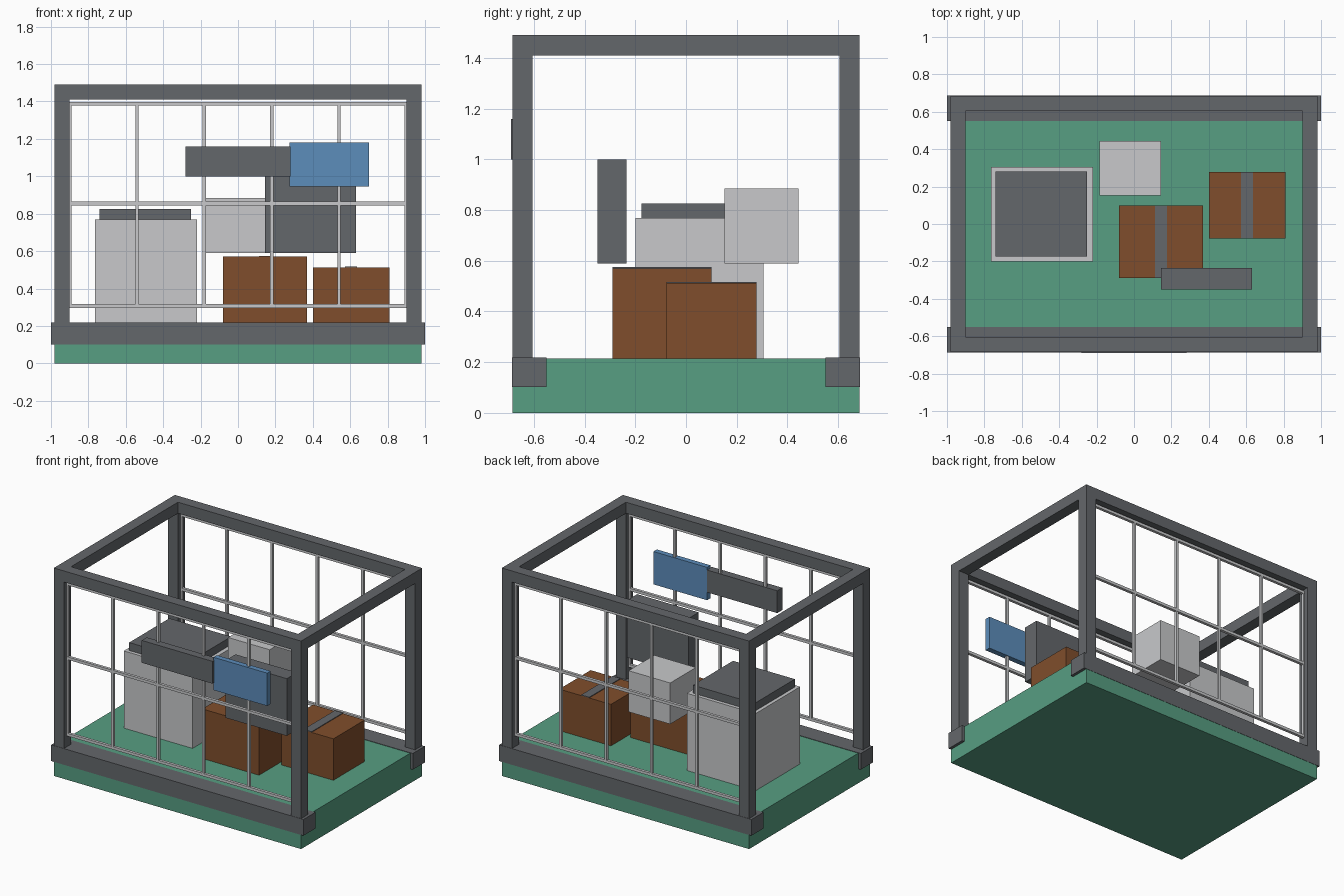
import bpy
import bmesh
from mathutils import Matrix, Vector

cube = bpy.data.objects.get("Cube")
if cube:
    bpy.data.objects.remove(cube, do_unlink=True)


def material(name, rgb):
    m = bpy.data.materials.new(name)
    m.use_nodes = True
    m.diffuse_color = (*rgb, 1)
    for n in m.node_tree.nodes:
        if n.type == 'BSDF_PRINCIPLED':
            n.inputs["Base Color"].default_value = (*rgb, 1)
    return m


GREEN = material("floor green", (0.095, 0.342, 0.223))
DARK = material("dark grey", (0.127, 0.136, 0.147))
LIGHT = material("light grey", (0.578, 0.584, 0.597))
BROWN = material("cardboard brown", (0.216, 0.076, 0.025))
BLUE = material("sign blue", (0.107, 0.266, 0.497))


def boxes(name, mat, *spans):
    """One object made of boxes, each given as (x range, y range, z range)."""
    bm = bmesh.new()
    for span in spans:
        lo, hi = Vector(s[0] for s in span), Vector(s[1] for s in span)
        bmesh.ops.create_cube(bm, size=1, matrix=Matrix.LocRotScale((lo + hi) / 2, None, hi - lo))
    me = bpy.data.meshes.new(name)
    bm.to_mesh(me)
    bm.free()
    me.materials.append(mat)
    ob = bpy.data.objects.new(name, me)
    bpy.context.collection.objects.link(ob)
    return ob


def mid(c, r):
    return (c - r, c + r)


# Overall sizes
W, D, H = 0.98, 0.685, 1.49
BEAM = 0.08
FLOOR = 0.215
XC, YC = W - BEAM / 2, D - BEAM / 2

# Floor slab
boxes("floor_slab", GREEN, (mid(0, W), mid(0, D), (0, FLOOR)))

# Base rails, corner posts, top beams and wire grids, front and back
for side, label in ((-1, "front"), (1, "back")):
    y = side * YC
    boxes(label + "_base_rail", DARK, (mid(0, 1), mid(side * 0.619, 0.068), (0.102, FLOOR + 0.003)))
    boxes(label + "_top_beam", DARK, (mid(0, W), mid(y, BEAM / 2), (H - BEAM, H)))
    for sx, hand in ((-1, "right"), (1, "left")):
        boxes(f"{label}_{hand}_post", DARK,
              (mid(sx * XC, BEAM / 2), mid(y, BEAM / 2), (FLOOR, H - BEAM)))
    bars = [(mid(0, 0.9), mid(y, 0.01), mid(z, 0.01)) for z in (0.307, 0.855, 1.388)]
    bars += [(mid(-0.9 + 0.36 * i, 0.009), mid(y, 0.009), (0.307, 1.388)) for i in range(6)]
    boxes(label + "_wire_grid", LIGHT, *bars)

# Side top beams
for sx, hand in ((-1, "right"), (1, "left")):
    boxes(hand + "_top_beam", DARK, (mid(sx * XC, BEAM / 2), mid(0, D - BEAM), (H - BEAM, H)))

# Signs on the front grid
boxes("name_plate", DARK, (mid(0, 0.28), (-0.69, -0.633), (1.0, 1.16)))
boxes("blue_sign", BLUE, ((0.275, 0.70), (-0.67, -0.631), (0.945, 1.18)))

# Appliances
boxes("large_cabinet", LIGHT, ((-0.765, -0.22), (-0.20, 0.305), (FLOOR, 0.768)))
boxes("cabinet_lid", DARK, ((-0.74, -0.25), (-0.175, 0.28), (0.768, 0.825)))
boxes("small_cabinet", LIGHT, ((-0.185, 0.145), (0.152, 0.443), (0.59, 0.885)))
boxes("screen", DARK, ((0.145, 0.632), (-0.35, -0.235), (0.59, 1.0)))

# Taped cartons
for label, xs, ys, top in (("middle", (-0.08, 0.37), (-0.29, 0.10), 0.57),
                           ("left", (0.40, 0.81), (-0.077, 0.278), 0.512)):
    boxes(label + "_carton", BROWN, (xs, ys, (FLOOR, top)))
    boxes(label + "_carton_tape", DARK, (mid(sum(xs) / 2, 0.032), ys, (top, top + 0.005)))
